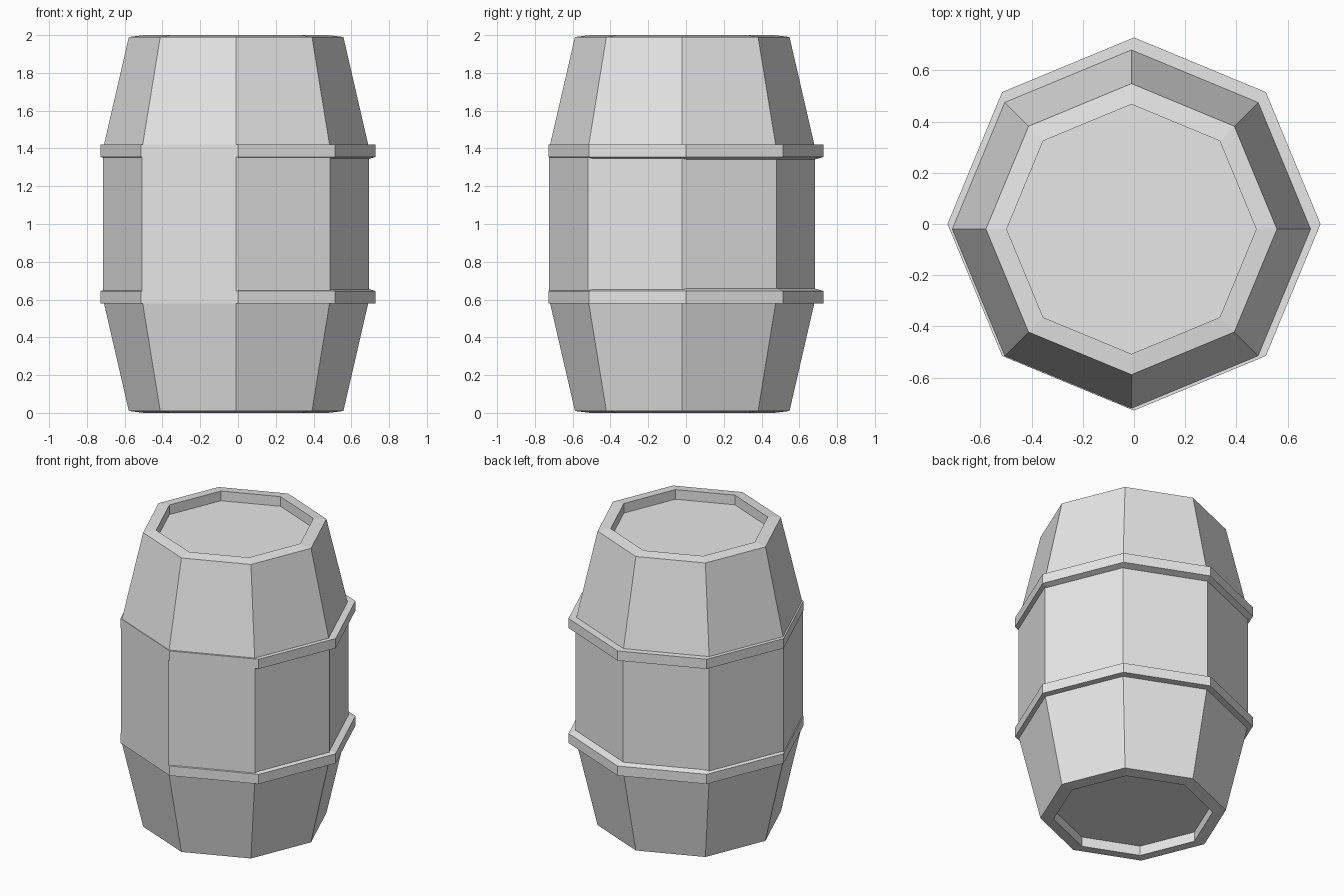
import bpy
import bmesh
from math import cos, sin, pi

SIDES = 8

cube = bpy.data.objects.get("Cube")
if cube:
    bpy.data.objects.remove(cube, do_unlink=True)

grey = bpy.data.materials.new("plain_grey")
grey.use_nodes = True
colour = (0.8, 0.8, 0.8, 1)
grey.diffuse_color = colour
grey.node_tree.nodes["Principled BSDF"].inputs["Base Color"].default_value = colour


def lathe(name, profile, centre, closed):
    """Turn a (radius, height) profile into a faceted solid around z.
    A closed profile gives a ring; an open one is capped at both ends."""
    bm = bmesh.new()
    rings = []
    for radius, height in profile:
        rings.append([bm.verts.new((radius * cos(2 * pi * i / SIDES),
                                    radius * sin(2 * pi * i / SIDES), height))
                      for i in range(SIDES)])
    pairs = list(zip(rings, rings[1:]))
    if closed:
        pairs.append((rings[-1], rings[0]))
    else:
        bm.faces.new(rings[0])
        bm.faces.new(rings[-1])
    for low, high in pairs:
        for i in range(SIDES):
            j = (i + 1) % SIDES
            bm.faces.new((low[i], low[j], high[j], high[i]))
    bmesh.ops.recalc_face_normals(bm, faces=bm.faces)
    mesh = bpy.data.meshes.new(name)
    bm.to_mesh(mesh)
    bm.free()
    mesh.materials.append(grey)
    obj = bpy.data.objects.new(name, mesh)
    obj.location = (centre[0], centre[1], 0)
    bpy.context.collection.objects.link(obj)
    return obj


# Barrel body: recessed lid, sloping rim, tapered side, mirrored about mid height
half = [(0.487, 0.065), (0.487, 0), (0.568, 0.01), (0.704, 0.6)]
body = half + [(r, 2 - z) for r, z in reversed(half)]
lathe("barrel_body", body, (-0.01, -0.02), closed=False)

# Two hoops, the edge towards the middle slightly sloped
hoop = [(0.66, 0.58), (0.728, 0.58), (0.728, 0.645), (0.66, 0.665)]
lathe("lower_hoop", hoop, (0, 0), closed=True)
lathe("upper_hoop", [(r, 2 - z) for r, z in hoop], (0, 0), closed=True)
